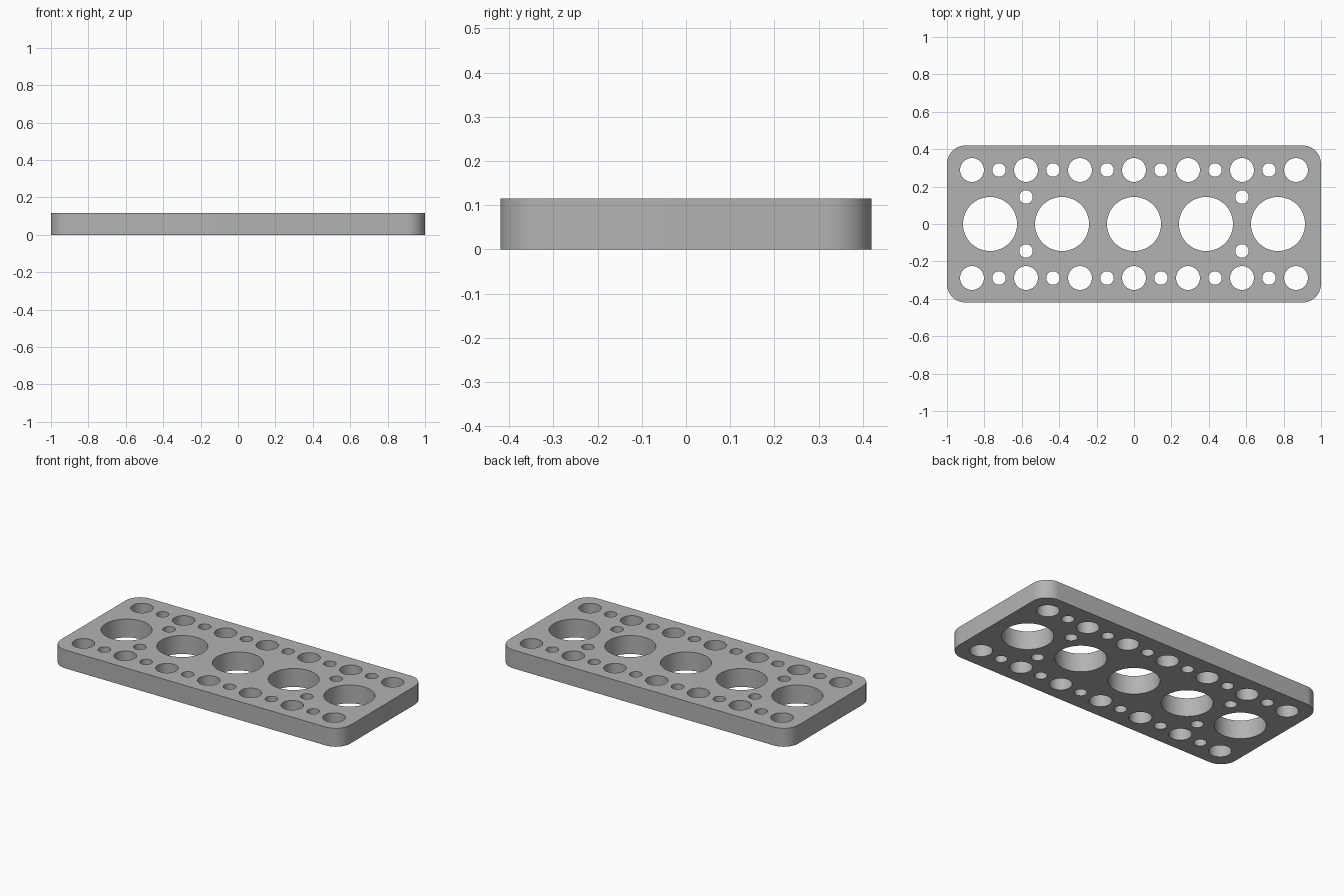
import bpy
import bmesh
from math import sin, cos, pi, radians

cube = bpy.data.objects.get("Cube")
if cube:
    bpy.data.objects.remove(cube, do_unlink=True)

HALF_X, HALF_Y, THICK, CORNER = 1.0, 0.42, 0.115, 0.1
PITCH = 0.2887
LARGE, MEDIUM, SMALL = 0.1445, 0.064, 0.036

grey = bpy.data.materials.new("plain grey")
grey.use_nodes = True
colour = (0.45, 0.45, 0.45, 1)
grey.diffuse_color = colour
grey.node_tree.nodes["Principled BSDF"].inputs["Base Color"].default_value = colour

outline = bpy.data.curves.new("perforated_plate", "CURVE")
outline.dimensions = "2D"
outline.fill_mode = "BOTH"
outline.extrude = THICK / 2


def add_loop(points):
    spline = outline.splines.new("POLY")
    spline.points.add(len(points) - 1)
    for p, (x, y) in zip(spline.points, points):
        p.co = (x, y, 0, 1)
    spline.use_cyclic_u = True


def arc(x, y, r, start, sweep, steps):
    return [(x + r * cos(start + sweep * i / steps),
             y + r * sin(start + sweep * i / steps)) for i in range(steps + 1)]


def hole(x, y, r, sides=48):
    add_loop(arc(x, y, r, 0, 2 * pi, sides)[:-1])


# Rounded outer edge
rim = []
for k, (sx, sy) in enumerate([(1, 1), (-1, 1), (-1, -1), (1, -1)]):
    rim += arc(sx * (HALF_X - CORNER), sy * (HALF_Y - CORNER), CORNER, k * pi / 2, pi / 2, 16)
add_loop(rim)

# Large holes along the centre line
for i in range(-2, 3):
    hole(i * PITCH * 4 / 3, 0, LARGE, 80)

# Alternating medium and small holes along both long edges
for side in (-1, 1):
    for i in range(-6, 7):
        hole(i * PITCH / 2, side * PITCH, SMALL if i % 2 else MEDIUM)
    # Small holes between the large ones
    for x in (-2 * PITCH, 2 * PITCH):
        hole(x, side * PITCH / 2, SMALL)

# Turn the outline into a solid plate standing on the floor
curve_obj = bpy.data.objects.new("plate_outline", outline)
bpy.context.collection.objects.link(curve_obj)
bpy.context.view_layer.update()
mesh = bpy.data.meshes.new_from_object(
    curve_obj.evaluated_get(bpy.context.evaluated_depsgraph_get()))
bpy.data.objects.remove(curve_obj, do_unlink=True)

bm = bmesh.new()
bm.from_mesh(mesh)
bmesh.ops.remove_doubles(bm, verts=bm.verts, dist=0.0001)
bmesh.ops.translate(bm, verts=bm.verts, vec=(0, 0, THICK / 2))
bmesh.ops.recalc_face_normals(bm, faces=bm.faces)
bm.to_mesh(mesh)
bm.free()
mesh.materials.clear()
mesh.materials.append(grey)

plate = bpy.data.objects.new("perforated_plate", mesh)
bpy.context.collection.objects.link(plate)
bpy.ops.object.select_all(action="DESELECT")
plate.select_set(True)
bpy.context.view_layer.objects.active = plate
bpy.ops.object.shade_smooth_by_angle(angle=radians(30))
